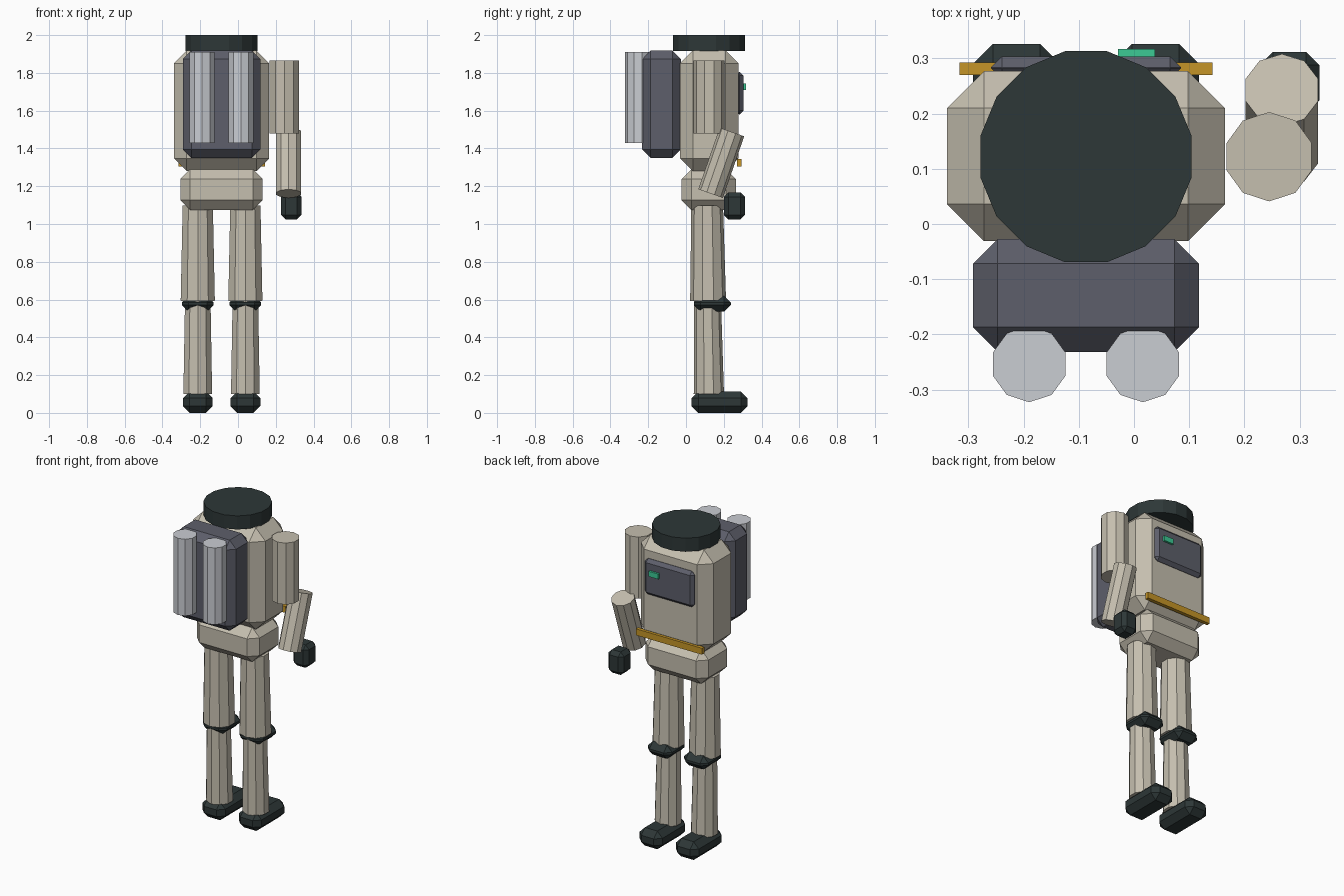
import bpy
import bmesh
from math import pi
from mathutils import Vector

cube = bpy.data.objects.get("Cube")
if cube:
    bpy.data.objects.remove(cube, do_unlink=True)


def material(name, rgb):
    mat = bpy.data.materials.new(name)
    mat.use_nodes = True
    colour = (*rgb, 1)
    mat.diffuse_color = colour
    mat.node_tree.nodes["Principled BSDF"].inputs["Base Color"].default_value = colour
    return mat


CREAM = material("cream_fabric", (0.56, 0.52, 0.43))
SLATE = material("slate_shell", (0.11, 0.114, 0.145))
DARK = material("dark_rubber", (0.026, 0.038, 0.038))
SILVER = material("silver_tank", (0.59, 0.61, 0.65))
GOLD = material("gold_trim", (0.56, 0.30, 0.02))
GREEN = material("green_light", (0.045, 0.59, 0.30))


def finish(name, bm, mat):
    mesh = bpy.data.meshes.new(name)
    bm.to_mesh(mesh)
    bm.free()
    mesh.materials.append(mat)
    obj = bpy.data.objects.new(name, mesh)
    bpy.context.collection.objects.link(obj)
    return obj


def box(name, mat, x, y, z, bevel=0):
    """Chamfered box given its (min, max) range on each axis."""
    bm = bmesh.new()
    bmesh.ops.create_cube(bm, size=1)
    for v in bm.verts:
        v.co = [(a + b) / 2 + c * (b - a) for c, (a, b) in zip(v.co, (x, y, z))]
    obj = finish(name, bm, mat)
    if bevel:
        mod = obj.modifiers.new("chamfer", "BEVEL")
        mod.width = bevel
        mod.segments = 1
        mod.limit_method = "NONE"
    return obj


def tube(name, mat, bottom, top, r_bottom, r_top, sides=10, turn=pi / 2):
    """Faceted cylinder or cone between two points."""
    bottom, top = Vector(bottom), Vector(top)
    axis = top - bottom
    bm = bmesh.new()
    bmesh.ops.create_cone(bm, cap_ends=True, segments=sides, radius1=r_bottom,
                          radius2=r_top, depth=axis.length)
    # start with a corner on the y axis, then lean in the side plane
    obj = finish(name, bm, mat)
    from_z = Vector((0, 0, 1)).rotation_difference(axis)
    spin = Vector((1, 0, 0)).rotation_difference(Vector((0, 1, 0)))
    if turn != pi / 2:
        spin.identity()
        obj.data.transform(spin.to_matrix().to_4x4())
    # the cone primitive already puts a corner on +y
    obj.rotation_mode = "QUATERNION"
    obj.rotation_quaternion = from_z
    obj.location = (bottom + top) / 2
    return obj


MID = -0.087   # centre line of the body
DEEP = 0.122   # centre depth of the body


def across(half):
    return (MID - half, MID + half)


# torso, pelvis and neck ring
box("torso", CREAM, across(0.252), (-0.031, 0.277), (1.28, 1.918), 0.067)
box("pelvis", CREAM, across(0.218), (-0.024, 0.264), (1.075, 1.29), 0.052)
ring = tube("neck_ring", DARK, (MID, DEEP, 1.915), (MID, DEEP, 2.0), 0.195, 0.195, 16)
ring.rotation_mode = "XYZ"
ring.rotation_euler.z = pi / 16

# chest panel with its light, and the belt bar
box("chest_panel", SLATE, across(0.172), (0.262, 0.304), (1.58, 1.805), 0.02)
box("panel_light", GREEN, (-0.029, 0.038), (0.295, 0.317), (1.71, 1.743))
box("belt_bar", GOLD, across(0.229), (0.27, 0.293), (1.305, 1.345))

# backpack and its two tanks
box("backpack", SLATE, across(0.205), (-0.232, -0.027), (1.35, 1.918), 0.045)
for side, s in (("right", -1), ("left", 1)):
    x = MID + s * 0.103
    tube(side + "_tank", SILVER, (x, -0.254, 1.43), (x, -0.254, 1.911), 0.069, 0.069)

# legs
for side, s in (("right", -1), ("left", 1)):
    x = MID + s * 0.126
    tube(side + "_thigh", CREAM, (x, 0.117, 0.594), (x, 0.112, 1.098), 0.095, 0.084)
    tube(side + "_shin", CREAM, (x, 0.121, 0.1), (x, 0.114, 0.6), 0.08, 0.071)
    box(side + "_knee_pad", DARK, (x - 0.084, x + 0.084), (0.042, 0.237), (0.536, 0.62), 0.035)
    box(side + "_boot", DARK, (x - 0.079, x + 0.079), (0.029, 0.326), (0, 0.114), 0.036)

# the single arm, on the +x side
tube("upper_arm", CREAM, (0.245, DEEP, 1.479), (0.245, DEEP, 1.865), 0.081, 0.081)
tube("forearm", CREAM, (0.268, 0.13, 1.161), (0.268, 0.243, 1.487), 0.069, 0.069)
box("hand", DARK, (0.228, 0.336), (0.2, 0.312), (1.024, 1.168), 0.024)
